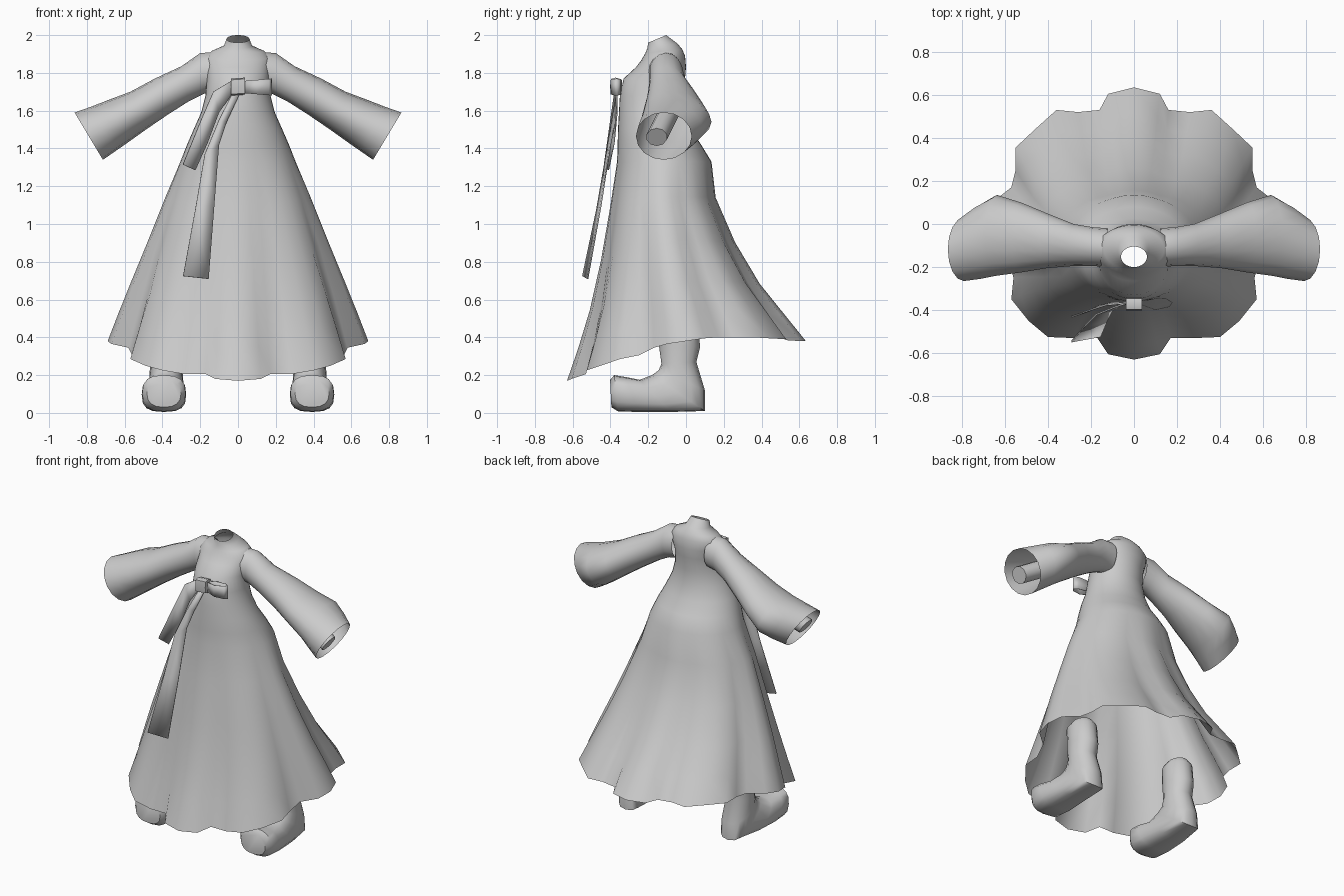
import bpy, bmesh
from math import sin, cos, pi
from mathutils import Vector


def make(name, rings, closed=True, cap_start=False, cap_end=False, mirror=False, thick=0, angle=45):
    """Skin a list of point rings (or open strips) into one object."""
    bm = bmesh.new()
    rows = [[bm.verts.new(p) for p in r] for r in rings]
    n = len(rows[0])
    for r0, r1 in zip(rows, rows[1:]):
        for i in range(n if closed else n - 1):
            j = (i + 1) % n
            bm.faces.new((r0[i], r0[j], r1[j], r1[i]))
    if cap_start:
        bm.faces.new(rows[0])
    if cap_end:
        bm.faces.new(rows[-1])
    bmesh.ops.recalc_face_normals(bm, faces=bm.faces)
    me = bpy.data.meshes.new(name)
    bm.to_mesh(me)
    bm.free()
    ob = bpy.data.objects.new(name, me)
    bpy.context.collection.objects.link(ob)
    bpy.ops.object.select_all(action='DESELECT')
    ob.select_set(True)
    bpy.context.view_layer.objects.active = ob
    bpy.ops.object.shade_smooth_by_angle(angle=angle * pi / 180)
    if thick:
        ob.modifiers.new("thickness", 'SOLIDIFY').thickness = thick
    if mirror:
        ob.modifiers.new("mirror", 'MIRROR').use_axis[0] = True
    return ob


def oval(a, b, side, n=16, power=1.0):
    """Oval section from a to b, with half-width vector side."""
    a, b, side = Vector(a), Vector(b), Vector(side)
    c, h = (a + b) / 2, (a - b) / 2

    def s(v):
        return (abs(v) ** power) * (1 if v >= 0 else -1)
    return [c + h * s(cos(2 * pi * i / n)) + side * s(sin(2 * pi * i / n)) for i in range(n)]


# Scalloped hem, half outline from front to back
HEM = [(0, -.63, .17), (.12, -.605, .18), (.17, -.53, .205), (.28, -.53, .205), (.40, -.525, .225),
       (.49, -.45, .25), (.57, -.35, .285), (.56, -.25, .305), (.58, -.17, .345), (.67, -.10, .365),
       (.69, 0, .38), (.66, .10, .395), (.57, .17, .40), (.55, .25, .40), (.55, .355, .40),
       (.46, .44, .395), (.36, .53, .39), (.26, .52, .39), (.16, .53, .385), (.12, .605, .38),
       (0, .635, .38)]


def full(half):
    return half + [(-x, y, z) for x, y, z in half[-2:0:-1]]


def body_ring(zf, zb, a, yf, yb):
    half = []
    for i in range(21):
        t = pi * i / 20
        k = (1 - cos(t)) / 2
        half.append((a * sin(t) if 0 < i < 20 else 0, yf + (yb - yf) * k, zf + (zb - zf) * k))
    return full(half)


def skirt_ring(t, a, yf, yb, w):
    """Skirt level: t runs waist to hem, w blends the oval into the scallops."""
    half = []
    for (x, y, z), (ex, ey, _) in zip(HEM, body_ring(0, 0, a, yf, yb)):
        fy = yf + (yb - yf) * (y + .63) / 1.265
        half.append((ex + (x * a / .69 - ex) * w, ey + (fy - ey) * w, 1.33 + (z - 1.33) * t))
    return full(half)


# Dress: collar, bodice and flared skirt
dress = [body_ring(*r) for r in [
    (1.96, 2.0, .06, -.20, -.105), (1.93, 1.955, .075, -.205, -.045), (1.905, 1.925, .14, -.215, -.02),
    (1.87, 1.89, .175, -.235, -.005), (1.83, 1.83, .17, -.265, .0), (1.77, 1.77, .165, -.33, -.005),
    (1.68, 1.68, .172, -.35, -.015), (1.59, 1.59, .195, -.355, -.005), (1.50, 1.50, .235, -.36, .025),
    (1.42, 1.42, .27, -.362, .08)]]
dress += [skirt_ring(*r) for r in [
    (0, .305, -.365, .135, .05), (.2, .385, -.40, .157, .25), (.45, .48, -.45, .26, .5),
    (.68, .57, -.51, .39, .75), (.85, .635, -.57, .52, .9), (1, .69, -.63, .635, 1)]]
make("dress", dress, angle=60)

# Wide sleeves: top x,z / bottom x,z / front y, back y
sleeve = []
for tx, tz, bx, bz, f, b in [
        (.12, 1.91, .12, 1.70, -.20, -.02), (.20, 1.905, .18, 1.69, -.195, -.015),
        (.30, 1.835, .26, 1.65, -.195, .0), (.44, 1.77, .37, 1.58, -.205, .05),
        (.57, 1.70, .48, 1.505, -.225, .10), (.69, 1.655, .585, 1.43, -.24, .135),
        (.78, 1.62, .65, 1.385, -.255, .09), (.865, 1.59, .715, 1.34, -.265, .03)]:
    m = (f + b) / 2
    sleeve.append(oval((tx, m, tz), (bx, m, bz), (0, (b - f) / 2, 0)))
make("sleeve", sleeve, mirror=True, angle=60)

# Wrists inside the sleeves
wrist = [oval((x + .03, y, z + .047), (x - .03, y, z - .047), (0, .056, 0), 10)
         for x, y, z in [(.50, -.08, 1.61), (.66, -.12, 1.53), (.785, -.155, 1.46)]]
make("wrist", wrist, cap_start=True, cap_end=True, mirror=True)

# Boots: front/upper y,z, back/lower y,z, half width, roundness
boot = []
for fy, fz, by, bz, w, p in [
        (-.11, .52, .03, .52, .055, 1), (-.145, .48, .06, .48, .085, 1), (-.145, .37, .075, .35, .085, 1),
        (-.13, .26, .055, .27, .085, 1), (-.145, .225, .10, .12, .09, .9), (-.18, .20, .10, .01, .095, .75),
        (-.245, .175, -.08, .005, .105, .7), (-.32, .19, -.25, .005, .118, .7),
        (-.38, .20, -.36, .008, .115, .75), (-.402, .175, -.395, .03, .09, .8)]:
    c = .38 + .012 * (fy < -.2)
    boot.append(oval((c, fy, fz), (c, by, bz), (w, 0, 0), 16, p))
make("boot", boot, cap_start=True, cap_end=True, mirror=True)

# Ribbon: knot, side loop and two tails
knot = [oval((x, -.402, z), (x, -.342, z), (0, 0, .045), 8, .5)
        for x, z in [(-.037, 1.725), (.037, 1.73)]]
make("ribbon_knot", knot, cap_start=True, cap_end=True)

loop = [(.03, -.375), (.10, -.40), (.165, -.385), (.18, -.365), (.15, -.345), (.09, -.34), (.03, -.355)]
make("ribbon_loop", [[(x, y, 1.695 - .08 * x), (x, y, 1.755 + .08 * x)] for x, y in loop], closed=False, thick=.004)

long_tail = [[(-.03, -.37, 1.69), (.01, -.37, 1.69)], [(-.10, -.395, 1.55), (-.06, -.38, 1.54)],
             [(-.175, -.425, 1.37), (-.10, -.405, 1.42)], [(-.225, -.475, 1.08), (-.125, -.455, 1.10)],
             [(-.29, -.55, .725), (-.155, -.525, .71)]]
make("ribbon_long_tail", long_tail, closed=False, thick=.008)

short_tail = [[(-.03, -.37, 1.76), (-.03, -.37, 1.69)], [(-.13, -.38, 1.70), (-.10, -.37, 1.59)],
              [(-.19, -.40, 1.56), (-.16, -.385, 1.43)], [(-.29, -.435, 1.315), (-.225, -.415, 1.285)]]
make("ribbon_short_tail", short_tail, closed=False, thick=.008)
